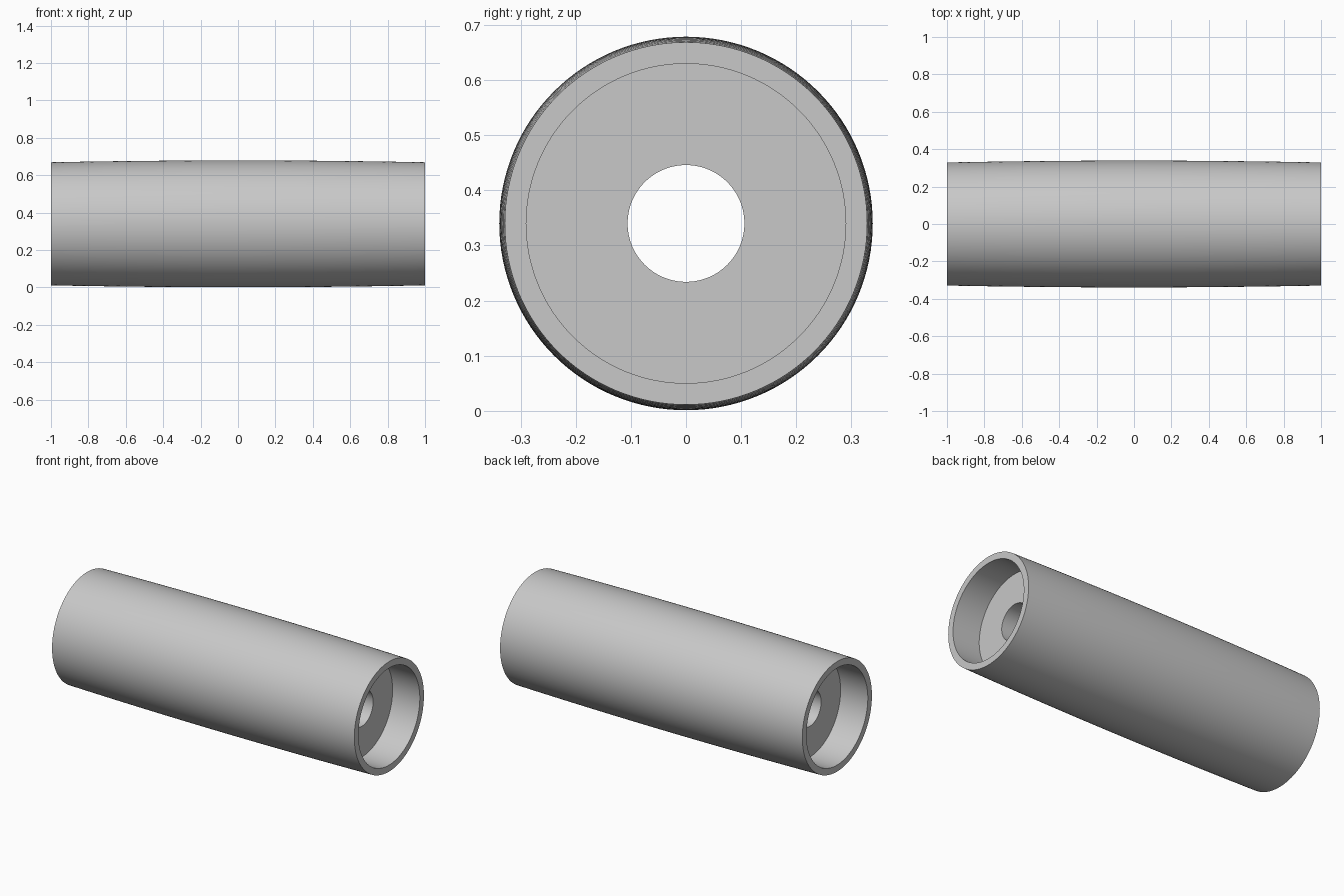
import bpy, bmesh, math

if "Cube" in bpy.data.objects:
    bpy.data.objects.remove(bpy.data.objects["Cube"])

SEGMENTS = 128
AXIS_Z = 0.34
END_R, CROWN = 0.329, 0.010      # end radius and extra radius at the middle
RECESS_R, RECESS_DEPTH = 0.29, 0.18
BORE_R = 0.106

# Closed half-section as (x, radius): crowned outside, recessed ends, through bore
STEPS = 16
xs = [-1 + 2 * i / STEPS for i in range(STEPS + 1)]
floor_x = 1 - RECESS_DEPTH
profile = [(x, END_R + CROWN * (1 - x * x)) for x in xs]
profile += [(1, RECESS_R), (floor_x, RECESS_R), (floor_x, BORE_R),
            (-floor_x, BORE_R), (-floor_x, RECESS_R), (-1, RECESS_R)]

# Revolve the section around the x axis
bm = bmesh.new()
rings = []
for k in range(SEGMENTS):
    a = 2 * math.pi * k / SEGMENTS
    rings.append([bm.verts.new((x, r * math.cos(a), AXIS_Z + r * math.sin(a)))
                  for x, r in profile])
n = len(profile)
for k in range(SEGMENTS):
    r0, r1 = rings[k], rings[(k + 1) % SEGMENTS]
    for i in range(n):
        j = (i + 1) % n
        bm.faces.new((r0[i], r0[j], r1[j], r1[i]))
bmesh.ops.recalc_face_normals(bm, faces=bm.faces)

mesh = bpy.data.meshes.new("roller")
bm.to_mesh(mesh)
bm.free()

# Single grey material
grey = bpy.data.materials.new("light_grey")
grey.diffuse_color = (0.58, 0.58, 0.58, 1)
grey.use_nodes = True
grey.node_tree.nodes["Principled BSDF"].inputs["Base Color"].default_value = grey.diffuse_color
mesh.materials.append(grey)

roller = bpy.data.objects.new("roller", mesh)
bpy.context.collection.objects.link(roller)
bpy.context.view_layer.objects.active = roller
roller.select_set(True)
bpy.ops.object.shade_smooth_by_angle(angle=math.radians(30))
